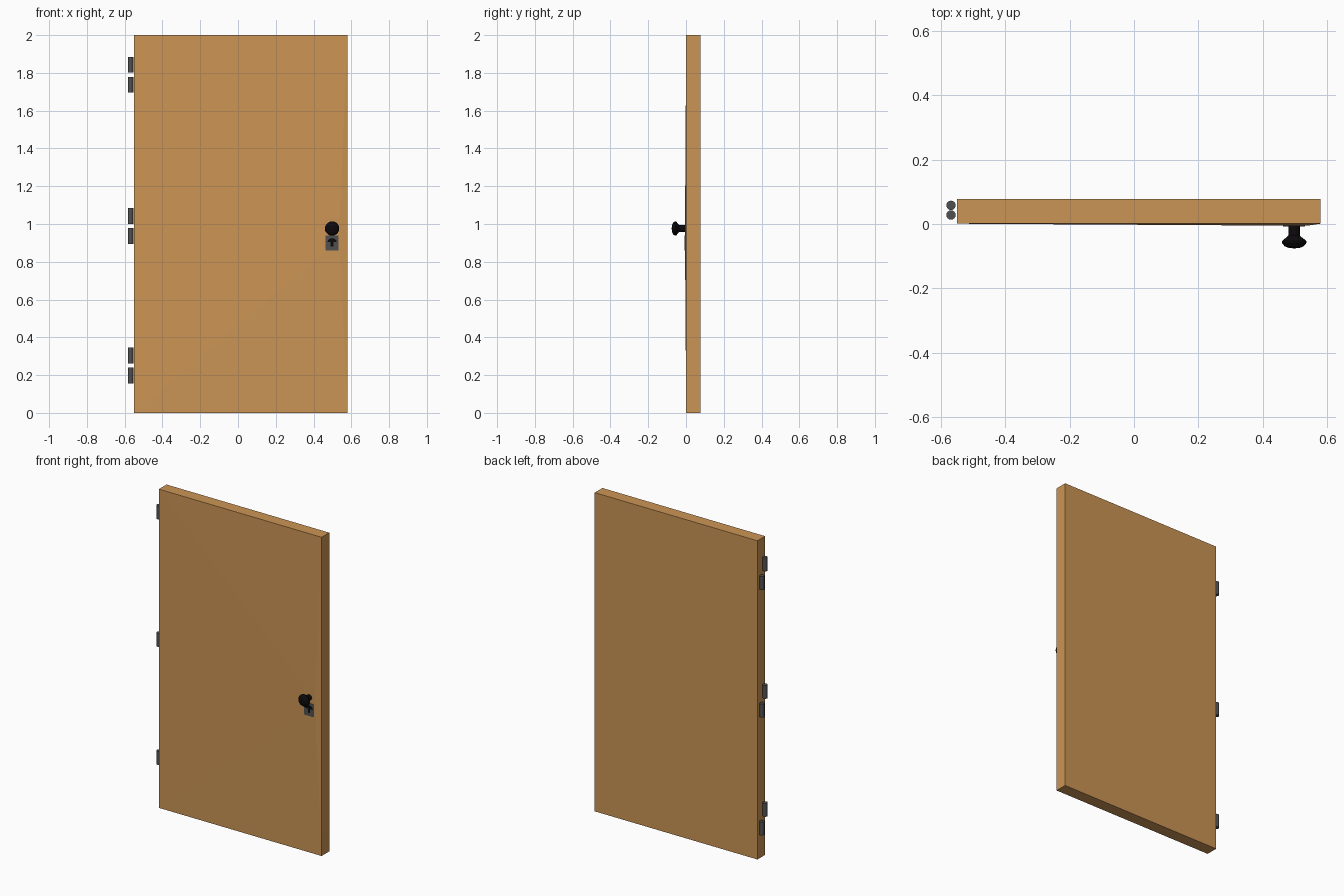
import bpy, bmesh, math
from mathutils import Matrix, Vector

if "Cube" in bpy.data.objects:
    bpy.data.objects.remove(bpy.data.objects["Cube"])


def material(name, rgb):
    m = bpy.data.materials.new(name)
    m.diffuse_color = (*rgb, 1)
    m.use_nodes = True
    m.node_tree.nodes["Principled BSDF"].inputs["Base Color"].default_value = m.diffuse_color
    return m


WOOD = material("wood", (0.60, 0.30, 0.09))
STEEL = material("dark_steel", (0.08, 0.08, 0.08))
BLACK = material("black", (0.004, 0.003, 0.004))


def finish(name, bm, mat):
    bmesh.ops.recalc_face_normals(bm, faces=bm.faces)
    me = bpy.data.meshes.new(name)
    bm.to_mesh(me)
    bm.free()
    me.materials.append(mat)
    ob = bpy.data.objects.new(name, me)
    bpy.context.collection.objects.link(ob)
    return ob


def box(bm, x0, x1, y0, y1, z0, z1):
    size = Matrix.Diagonal((x1 - x0, y1 - y0, z1 - z0, 1))
    mid = Matrix.Translation(((x0 + x1) / 2, (y0 + y1) / 2, (z0 + z1) / 2))
    return bmesh.ops.create_cube(bm, size=1, matrix=mid @ size)["verts"]


def cylinder(bm, centre, radius, depth, segments, turn=Matrix()):
    bmesh.ops.create_cone(bm, cap_ends=True, segments=segments, radius1=radius,
                          radius2=radius, depth=depth,
                          matrix=Matrix.Translation(centre) @ turn)


KNOB_X = 0.498
FACE_Y = -0.005

# Door slab, its front face swelling very slightly towards the lock
bm = bmesh.new()
box(bm, -0.55, 0.58, 0.001, 0.077, 0, 2)
bm.normal_update()
front = [f for f in bm.faces if f.normal.y < -0.9]
bmesh.ops.inset_individual(bm, faces=front, thickness=0.1)
for v in front[0].verts:
    v.co = Vector((0.46 if v.co.x < 0 else 0.54, FACE_Y, 0.85 if v.co.z < 1 else 1.04))
finish("door_panel", bm, WOOD)

# Three hinges: an upper and a lower barrel set side by side
for label, z in (("bottom", 0.25), ("middle", 0.99), ("top", 1.79)):
    for part, y, dz in (("upper", 0.028, 0.053), ("lower", 0.058, -0.053)):
        bm = bmesh.new()
        cylinder(bm, (-0.569, y, z + dz), 0.0145, 0.084, 16)
        ob = finish(f"{label}_hinge_{part}_barrel", bm, STEEL)
        for p in ob.data.polygons:
            p.use_smooth = abs(p.normal.z) < 0.5

# Lock plate
bm = bmesh.new()
box(bm, 0.463, 0.532, -0.007, 0.002, 0.86, 0.94)
finish("lock_plate", bm, STEEL)

# Keyhole: half-round head with a slot below
bm = bmesh.new()
head = [(0.024 * math.cos(a), 0.905 + 0.02 * math.sin(a))
        for a in (math.pi * i / 8 for i in range(9))]
outline = head + [(-0.007, 0.905), (-0.007, 0.88), (0.007, 0.88), (0.007, 0.905)]
face = bm.faces.new([bm.verts.new((KNOB_X + x, -0.0085, z)) for x, z in outline])
ext = bmesh.ops.extrude_face_region(bm, geom=[face])["geom"]
for v in ext:
    if isinstance(v, bmesh.types.BMVert):
        v.co.y += 0.004
finish("keyhole", bm, BLACK)

# Knob: lathed stem and flattened head
profile = [(0, 0.0), (0.018, 0.0), (0.018, -0.036), (0.022, -0.040),
           (0.031, -0.047), (0.038, -0.053), (0.038, -0.059),
           (0.030, -0.069), (0.018, -0.074), (0, -0.076)]
bm = bmesh.new()
verts = [bm.verts.new((r, y, 0)) for r, y in profile]
edges = [bm.edges.new(pair) for pair in zip(verts, verts[1:])]
bmesh.ops.spin(bm, geom=verts + edges, cent=(0, 0, 0), axis=(0, 1, 0),
               angle=math.tau, steps=20, use_duplicate=False)
bmesh.ops.remove_doubles(bm, verts=bm.verts, dist=1e-5)
bmesh.ops.translate(bm, verts=bm.verts, vec=(KNOB_X, 0, 0.976))
finish("door_knob", bm, BLACK)
